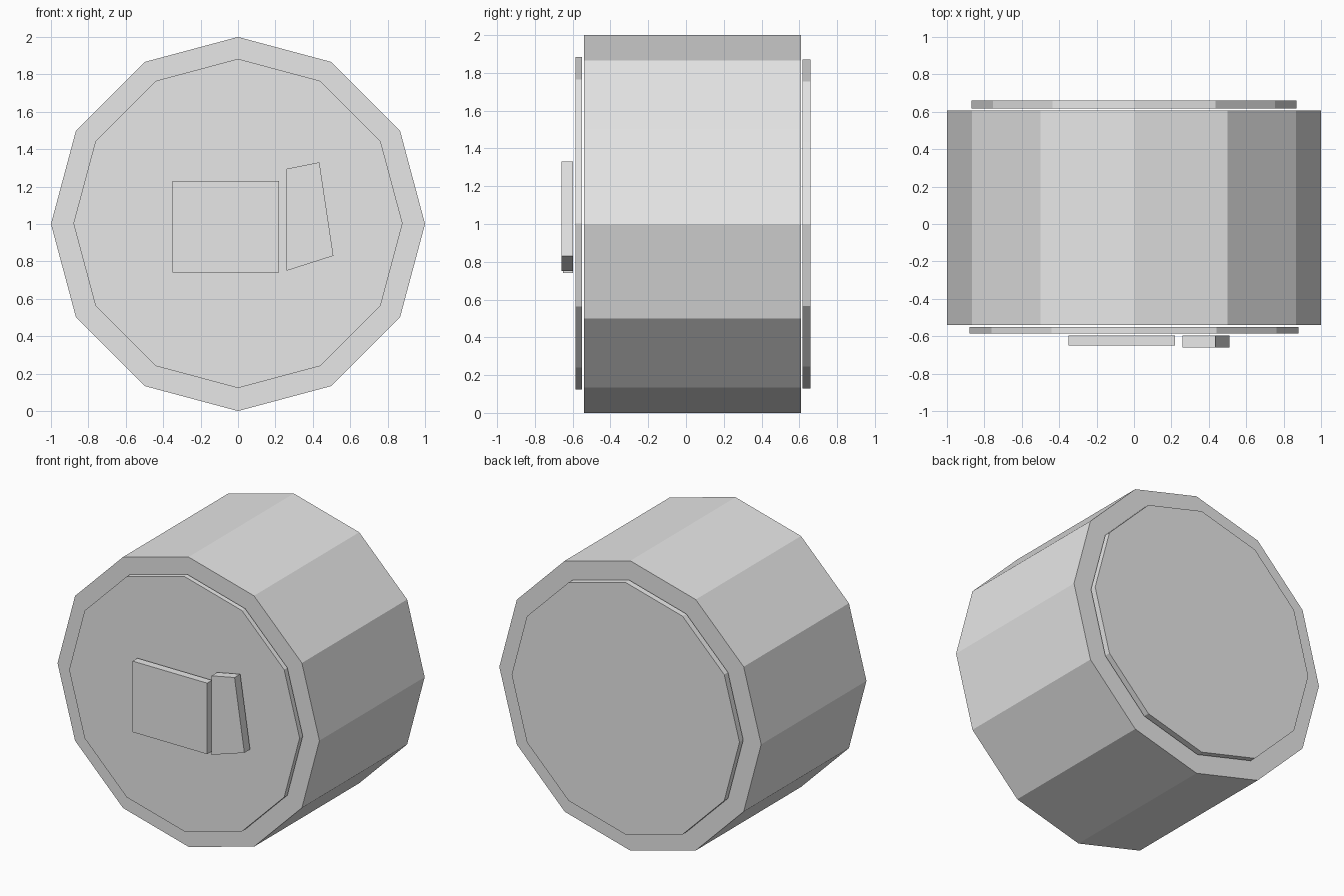
import bpy
import math

cube = bpy.data.objects.get("Cube")
if cube:
    bpy.data.objects.remove(cube, do_unlink=True)

GREY = (0.8, 0.8, 0.8, 1.0)
grey = bpy.data.materials.new("plain grey")
grey.use_nodes = True
grey.diffuse_color = GREY
grey.node_tree.nodes["Principled BSDF"].inputs["Base Color"].default_value = GREY


def extrude_profile(name, profile, front, back):
    """Flat-shaded prism: an anticlockwise (x, z) outline swept along y."""
    n = len(profile)
    verts = [(x, y, z) for y in (front, back) for x, z in profile]
    faces = [tuple(range(n)), tuple(reversed(range(n, 2 * n)))]
    faces += [(i, i + n, (i + 1) % n + n, (i + 1) % n) for i in range(n)]
    mesh = bpy.data.meshes.new(name)
    mesh.from_pydata(verts, [], faces)
    mesh.materials.append(grey)
    obj = bpy.data.objects.new(name, mesh)
    bpy.context.collection.objects.link(obj)
    return obj


def dodecagon(radius, height=1.0):
    angles = [math.tau * i / 12 for i in range(12)]
    return [(radius * math.cos(a), height + radius * math.sin(a)) for a in angles]


# Twelve-sided drum with a thin separate cover plate on each end
extrude_profile("drum_body", dodecagon(1.0), -0.54, 0.608)
extrude_profile("front_cover", dodecagon(0.88, 1.003), -0.585, -0.55)
extrude_profile("back_cover", dodecagon(0.87), 0.618, 0.659)

# Raised blocks on the front: a rectangle and a tapered wedge beside it
extrude_profile("front_block", [(-0.35, 0.74), (0.22, 0.74), (0.22, 1.23), (-0.35, 1.23)],
                -0.65, -0.597)
extrude_profile("front_wedge", [(0.26, 0.75), (0.51, 0.83), (0.435, 1.33), (0.26, 1.295)],
                -0.659, -0.597)
